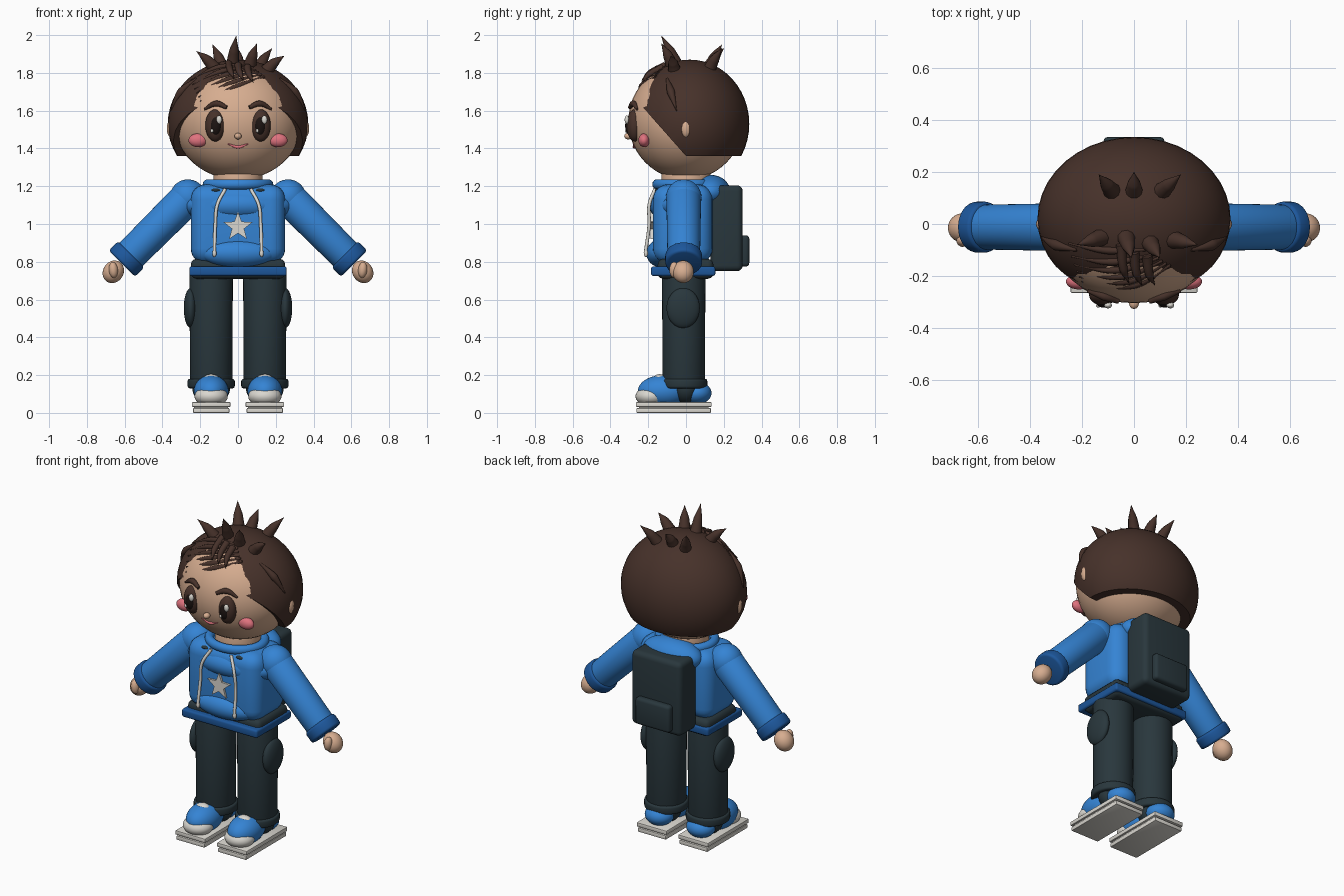
import bpy, bmesh, math
from mathutils import Vector

if "Cube" in bpy.data.objects:
    bpy.data.objects.remove(bpy.data.objects["Cube"], do_unlink=True)


def material(name, rgb):
    m = bpy.data.materials.new(name)
    m.use_nodes = True
    m.diffuse_color = (*rgb, 1)
    m.node_tree.nodes["Principled BSDF"].inputs["Base Color"].default_value = (*rgb, 1)
    return m


SKIN = material("skin", (0.68, 0.42, 0.28))
HAIR = material("brown hair", (0.062, 0.031, 0.023))
BLUE = material("hoodie blue", (0.035, 0.23, 0.66))
NAVY = material("deep blue trim", (0.012, 0.095, 0.33))
SLATE = material("dark slate", (0.022, 0.038, 0.046))
WHITE = material("off white", (0.7, 0.68, 0.63))
PINK = material("blush pink", (0.74, 0.17, 0.21))
BLACK = material("pupil black", (0.012, 0.007, 0.006))


def finish(name, mat, angle=40):
    ob = bpy.context.object
    ob.name = name
    ob.data.materials.clear()
    ob.data.materials.append(mat)
    bpy.ops.object.shade_smooth_by_angle(angle=math.radians(angle))
    return ob


def ball(name, loc, radii, mat, tilt=0):
    bpy.ops.mesh.primitive_uv_sphere_add(segments=40, ring_count=24, location=loc, rotation=(0, tilt, 0))
    bpy.context.object.scale = radii
    return finish(name, mat)


def box(name, lo, hi, mat, bevel=0.01, segments=3):
    lo, hi = Vector(lo), Vector(hi)
    bpy.ops.mesh.primitive_cube_add(size=1, location=(lo + hi) / 2)
    bpy.context.object.scale = hi - lo
    bpy.ops.object.transform_apply(location=False, rotation=False, scale=True)
    mod = bpy.context.object.modifiers.new("round", 'BEVEL')
    mod.width, mod.segments = bevel, segments
    bpy.ops.object.modifier_apply(modifier="round")
    return finish(name, mat)


def rod(name, a, b, r1, r2, mat, bevel=0.015):
    a, b = Vector(a), Vector(b)
    rot = (b - a).to_track_quat('Z', 'Y').to_euler()
    bpy.ops.mesh.primitive_cone_add(vertices=40, radius1=r1, radius2=r2, depth=(b - a).length,
                                    location=(a + b) / 2, rotation=rot)
    mod = bpy.context.object.modifiers.new("round", 'BEVEL')
    mod.width, mod.segments = bevel, 3
    bpy.ops.object.modifier_apply(modifier="round")
    return finish(name, mat)


def strand(name, points, radii, mat):
    """Smooth tube through the points, with its own radius at each point."""
    cu = bpy.data.curves.new(name, 'CURVE')
    cu.dimensions, cu.bevel_depth, cu.bevel_resolution = '3D', 1, 3
    cu.use_fill_caps = True
    sp = cu.splines.new('BEZIER')
    sp.bezier_points.add(len(points) - 1)
    for bp, p, r in zip(sp.bezier_points, points, radii):
        bp.co, bp.radius = p, r
        bp.handle_left_type = bp.handle_right_type = 'AUTO'
    ob = bpy.data.objects.new(name, cu)
    bpy.context.collection.objects.link(ob)
    bpy.ops.object.select_all(action='DESELECT')
    ob.select_set(True)
    bpy.context.view_layer.objects.active = ob
    bpy.ops.object.convert(target='MESH')
    return finish(name, mat, 60)


HEAD_C, HEAD_R = Vector((0, 0, 1.545)), Vector((0.34, 0.305, 0.31))
HAIR_C, HAIR_R = Vector((0, 0.02, 1.53)), Vector((0.372, 0.315, 0.34))


def on_front(c, r, x, z, lift=0.0):
    """Point on the front of an ellipsoid, from its x and z."""
    k = 1 - ((x - c.x) / r.x) ** 2 - ((z - c.z) / r.z) ** 2
    return Vector((x, c.y - r.y * math.sqrt(max(k, 0)) - lift, z))


# Head and the hair cap, trimmed along the nape and the face
ball("head", HEAD_C, HEAD_R, SKIN)
cap = ball("hair_cap", HAIR_C, HAIR_R, HAIR)
bpy.ops.object.transform_apply(location=True, rotation=False, scale=True)
bm = bmesh.new()
bm.from_mesh(cap.data)
for normal in ((0, 0, -1), (0, -1.13, -1)):
    cut = bmesh.ops.bisect_plane(bm, geom=bm.verts[:] + bm.edges[:] + bm.faces[:],
                                 plane_co=(0, 0, 1.36), plane_no=normal, clear_outer=True)
    edges = [e for e in cut["geom_cut"] if isinstance(e, bmesh.types.BMEdge)]
    bmesh.ops.contextual_create(bm, geom=edges)
bm.to_mesh(cap.data)
bm.free()
bpy.ops.object.shade_smooth_by_angle(angle=math.radians(40))

# Hair spikes: base and tip
spikes = [((-0.03, -0.05, 1.84), (-0.01, -0.13, 1.995)), ((0.06, -0.07, 1.83), (0.1, -0.13, 1.955)),
          ((-0.12, -0.05, 1.82), (-0.22, -0.08, 1.915)), ((0.15, -0.06, 1.81), (0.245, -0.08, 1.89)),
          ((0, 0.12, 1.83), (0, 0.2, 1.93)),
          ((-0.08, 0.12, 1.82), (-0.135, 0.19, 1.95)), ((0.1, 0.12, 1.81), (0.18, 0.19, 1.93))]
for a, b in spikes:
    a, b = Vector(a), Vector(b)
    mid = a.lerp(b, 0.45) + Vector((0, 0, 0.008))
    strand("hair_spike", (a, mid, b), (0.036, 0.026, 0.001), HAIR)

# Swept fringe locks
for i in range(6):
    path = [(0.14 - 0.015 * i, 1.78 + 0.012 * i), (0 - 0.02 * i, 1.73 + 0.02 * i),
            (-0.2 - 0.01 * i, 1.65 + 0.022 * i)]
    strand("fringe_lock", [on_front(HAIR_C, HAIR_R, x, z) for x, z in path], (0.006, 0.015, 0.004), HAIR)
for x, z in ((0.0, 1.8), (0.05, 1.79), (-0.05, 1.81)):
    strand("short_lock", (on_front(HAIR_C, HAIR_R, x, z + 0.04), on_front(HAIR_C, HAIR_R, x + 0.01, z, 0.02),
                          on_front(HAIR_C, HAIR_R, x + 0.03, z - 0.04, 0.025)), (0.02, 0.016, 0.001), HAIR)

# Nose and mouth
ball("nose", (0, -0.305, 1.465), (0.019, 0.022, 0.017), SKIN)
strand("mouth", [on_front(HEAD_C, HEAD_R, x, z) for x, z in ((-0.055, 1.425), (0, 1.408), (0.055, 1.425))],
       (0.003, 0.009, 0.003), PINK)

# Hoodie body
box("hoodie_body", (-0.25, -0.175, 0.79), (0.25, 0.14, 1.21), BLUE, 0.08, 6)
ball("hoodie_chest", (0, -0.03, 1.1), (0.3, 0.165, 0.105), BLUE)
ball("front_pocket", (0, -0.13, 0.845), (0.2, 0.08, 0.075), BLUE)
ball("hood", (0, 0.13, 1.17), (0.19, 0.105, 0.09), BLUE)
bpy.ops.mesh.primitive_torus_add(major_segments=48, minor_segments=14, major_radius=0.16, minor_radius=0.027,
                                 location=(0, -0.01, 1.21))
bpy.context.object.scale.y = 0.9
finish("collar", BLUE)
rod("neck", (0, 0, 1.15), (0, 0, 1.28), 0.13, 0.13, SKIN)
box("hem", (-0.258, -0.185, 0.725), (0.258, 0.155, 0.775), NAVY, 0.012)
box("waistband", (-0.25, -0.15, 0.71), (0.25, 0.145, 0.815), SLATE, 0.03)

# Chest star
bm = bmesh.new()
points = []
for i in range(10):
    r = 0.034 if i % 2 else 0.08
    t = math.pi / 2 + i * math.pi / 5
    points.append(bm.verts.new((r * math.cos(t), -0.188, 0.985 + r * math.sin(t))))
face = bm.faces.new(points)
rear = bmesh.ops.extrude_face_region(bm, geom=[face])
bmesh.ops.translate(bm, vec=(0, 0.02, 0), verts=[v for v in rear["geom"] if isinstance(v, bmesh.types.BMVert)])
bmesh.ops.recalc_face_normals(bm, faces=bm.faces[:])
star = bpy.data.objects.new("chest_star", bpy.data.meshes.new("chest_star"))
bm.to_mesh(star.data)
bm.free()
star.data.materials.append(WHITE)
bpy.context.collection.objects.link(star)

# Backpack
box("backpack", (-0.17, 0.13, 0.75), (0.17, 0.3, 1.205), SLATE, 0.03, 4)
box("backpack_pocket", (-0.118, 0.28, 0.775), (0.118, 0.335, 0.94), SLATE, 0.018)

# Everything that comes in pairs
for s, side in ((1, "left"), (-1, "right")):
    # Face
    ball(side + "_ear", (s * 0.352, 0, 1.505), (0.025, 0.028, 0.048), SKIN)
    ball(side + "_eye", (s * 0.12, -0.272, 1.522), (0.053, 0.042, 0.085), HAIR)
    ball(side + "_pupil", (s * 0.118, -0.285, 1.52), (0.034, 0.037, 0.058), BLACK)
    ball(side + "_eye_glint", (s * 0.12 + 0.02, -0.313, 1.552), (0.015, 0.012, 0.022), WHITE)
    ball(side + "_eye_spark", (s * 0.12 - 0.018, -0.314, 1.493), (0.008, 0.008, 0.01), WHITE)
    ball(side + "_cheek", (s * 0.212, -0.222, 1.443), (0.05, 0.03, 0.036), PINK)
    strand(side + "_brow", [on_front(HEAD_C, HEAD_R, s * x, z, 0.006) for x, z in
                            ((0.06, 1.617), (0.115, 1.637), (0.178, 1.607))], (0.01, 0.017, 0.006), HAIR)
    strand(side + "_temple_lock", ((s * 0.22, -0.1, 1.77), (s * 0.3, -0.08, 1.7), (s * 0.358, -0.05, 1.6)),
           (0.006, 0.022, 0.002), HAIR)
    # Arm
    ball(side + "_shoulder", (s * 0.265, -0.012, 1.14), (0.096, 0.094, 0.096), BLUE)
    rod(side + "_sleeve", (s * 0.27, -0.012, 1.135), (s * 0.6, -0.012, 0.805), 0.092, 0.086, BLUE)
    rod(side + "_cuff", (s * 0.565, -0.012, 0.84), (s * 0.615, -0.012, 0.79), 0.098, 0.098, NAVY)
    ball(side + "_hand", (s * 0.66, -0.015, 0.747), (0.054, 0.056, 0.062), SKIN, s * -0.6)
    ball(side + "_thumb", (s * 0.66, -0.062, 0.757), (0.024, 0.026, 0.042), SKIN, s * 0.1)
    # Drawstring and strap end
    strand(side + "_drawstring", [(s * x, y, z) for x, y, z in
                                  ((0.068, -0.165, 1.185), (0.11, -0.195, 1.1), (0.12, -0.195, 1.0), (0.125, -0.215, 0.845))],
           (0.009,) * 4, WHITE)
    ball(side + "_drawstring_tip", (s * 0.125, -0.212, 0.845), (0.011, 0.011, 0.02), WHITE)
    ball(side + "_strap_end", (s * 0.118, -0.135, 1.178), (0.035, 0.03, 0.012), SLATE)
    # Leg
    rod(side + "_trouser_leg", (s * 0.142, -0.012, 0.13), (s * 0.142, -0.012, 0.76), 0.112, 0.115, SLATE)
    rod(side + "_trouser_cuff", (s * 0.142, -0.012, 0.13), (s * 0.142, -0.012, 0.18), 0.125, 0.125, SLATE, 0.012)
    ball(side + "_leg_pouch", (s * 0.25, -0.015, 0.555), (0.037, 0.088, 0.106), SLATE)
    ball(side + "_ankle", (s * 0.142, 0, 0.13), (0.1, 0.075, 0.085), SLATE)
    # Shoe
    ball(side + "_shoe", (s * 0.142, -0.12, 0.115), (0.092, 0.135, 0.085), BLUE)
    ball(side + "_shoe_heel", (s * 0.142, 0.055, 0.105), (0.085, 0.08, 0.06), BLUE)
    ball(side + "_toe_cap", (s * 0.142, -0.185, 0.088), (0.088, 0.082, 0.055), WHITE)
    ball(side + "_shoe_tongue", (s * 0.142, -0.14, 0.185), (0.04, 0.03, 0.02), WHITE)
    box(side + "_sole_top", (s * 0.142 - 0.102, -0.265, 0.032), (s * 0.142 + 0.102, 0.135, 0.057), WHITE, 0.004, 2)
    box(side + "_sole_core", (s * 0.142 - 0.09, -0.25, 0.01), (s * 0.142 + 0.09, 0.12, 0.045), WHITE, 0.003, 1)
    box(side + "_sole_base", (s * 0.142 - 0.096, -0.262, 0), (s * 0.142 + 0.096, 0.132, 0.025), WHITE, 0.004, 2)
